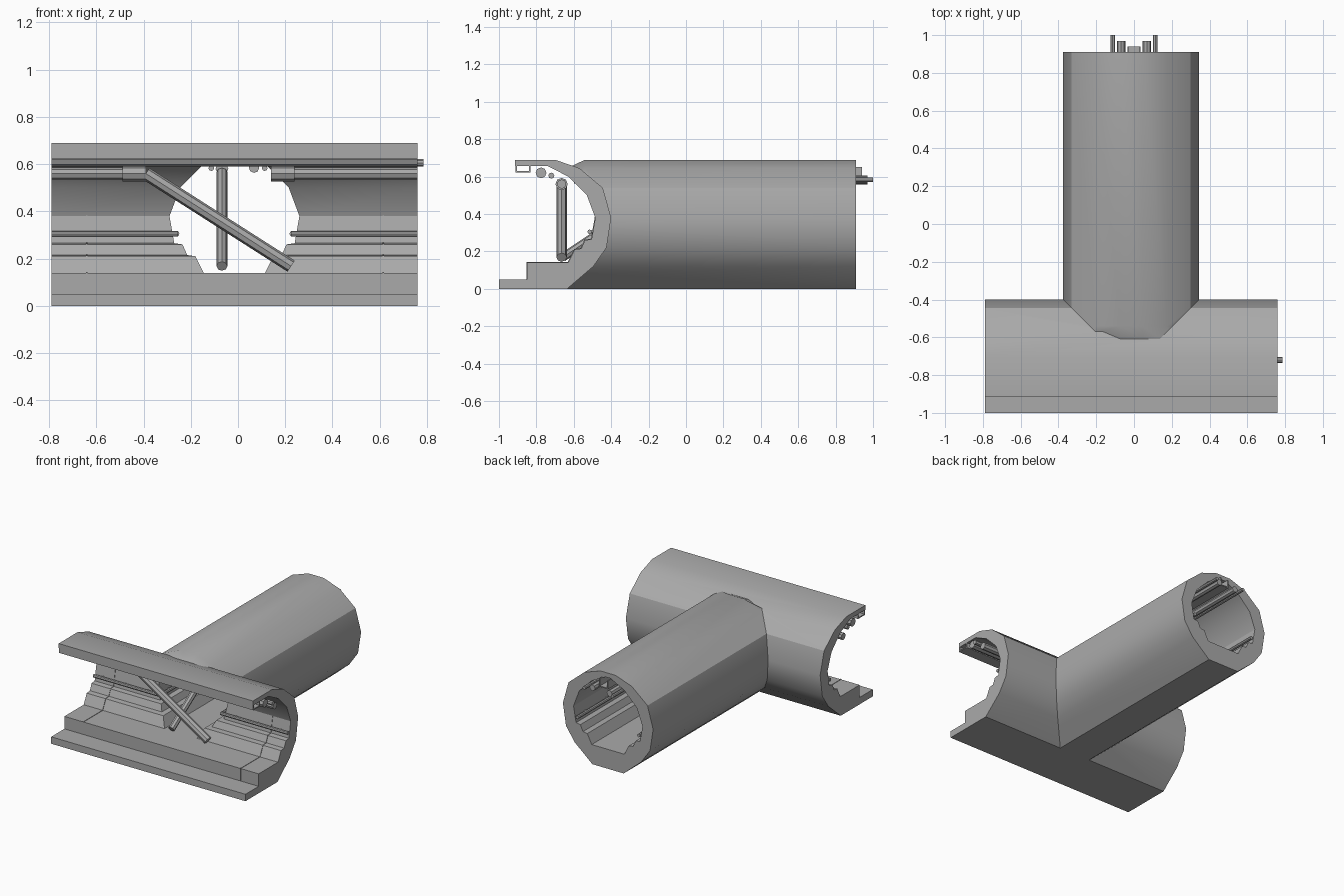
import bpy
import bmesh
from mathutils import Vector

cube = bpy.data.objects.get("Cube")
if cube:
    bpy.data.objects.remove(cube, do_unlink=True)

concrete = bpy.data.materials.new("concrete_grey")
concrete.use_nodes = True
concrete.diffuse_color = (0.4, 0.4, 0.4, 1)
concrete.node_tree.nodes["Principled BSDF"].inputs["Base Color"].default_value = (0.4, 0.4, 0.4, 1)

CX, CY = -0.015, -0.76            # centre lines of branch and main tunnel
X0, X1, BACK = -0.79, 0.76, 0.91  # tunnel ends


def finish(obj):
    obj.data.materials.clear()
    obj.data.materials.append(concrete)
    bpy.ops.object.select_all(action='DESELECT')
    obj.select_set(True)
    bpy.context.view_layer.objects.active = obj
    bpy.ops.object.shade_smooth_by_angle()
    return obj


def loft(name, rings):
    """Closed solid through rings of equal point count."""
    bm = bmesh.new()
    loops = [[bm.verts.new(p) for p in ring] for ring in rings]
    for a, b in zip(loops, loops[1:]):
        for i in range(len(a)):
            j = (i + 1) % len(a)
            bm.faces.new((a[i], a[j], b[j], b[i]))
    bm.faces.new(loops[0])
    bm.faces.new(loops[-1])
    bmesh.ops.recalc_face_normals(bm, faces=bm.faces)
    mesh = bpy.data.meshes.new(name)
    bm.to_mesh(mesh)
    bm.free()
    obj = bpy.data.objects.new(name, mesh)
    bpy.context.collection.objects.link(obj)
    return obj


def along_x(name, profile, a, b):
    return loft(name, [[(x, y, z) for y, z in profile] for x in (a, b)])


def along_y(name, profile, a, b):
    return loft(name, [[(x, y, z) for x, z in profile] for y in (a, b)])


def bake(obj):
    """Replace an object by a mesh with its modifiers or bevel applied."""
    bpy.context.view_layer.update()
    deps = bpy.context.evaluated_depsgraph_get()
    mesh = bpy.data.meshes.new_from_object(obj.evaluated_get(deps))
    name = obj.name
    bpy.data.objects.remove(obj, do_unlink=True)
    result = bpy.data.objects.new(name, mesh)
    result.name = name
    bpy.context.collection.objects.link(result)
    return result


def combine(obj, other, operation):
    mod = obj.modifiers.new("combine", 'BOOLEAN')
    mod.object, mod.operation, mod.solver = other, operation, 'EXACT'
    obj = bake(obj)
    bpy.data.objects.remove(other, do_unlink=True)
    return obj


def pipe(name, points, radius):
    curve = bpy.data.curves.new(name, 'CURVE')
    curve.dimensions = '3D'
    curve.bevel_depth, curve.bevel_resolution = radius, 2
    curve.use_fill_caps = True
    spline = curve.splines.new('POLY')
    spline.points.add(len(points) - 1)
    for pt, co in zip(spline.points, points):
        pt.co = (*co, 1)
    obj = bpy.data.objects.new(name, curve)
    bpy.context.collection.objects.link(obj)
    return finish(bake(obj))


# Half sections: distance from the centre line, height
outer = [(0.125, 0), (0.265, 0.12), (0.335, 0.22), (0.36, 0.38),
         (0.315, 0.54), (0.19, 0.645), (0.06, 0.69)]
inner = [(0.13, 0.14), (0.165, 0.21), (0.2, 0.215), (0.22, 0.26), (0.255, 0.265),
         (0.275, 0.38), (0.23, 0.5), (0.13, 0.6), (0.02, 0.657)]


def full(half):
    return [(CX + w, z) for w, z in half] + [(CX - w, z) for w, z in reversed(half)]


# Tunnel shell: open-fronted main tunnel joined to the branch, then hollowed
main = [(-1, 0)] + [(CY + w, z) for w, z in outer]
main += [(-0.915, 0.69), (-0.915, 0.05), (-1, 0.05)]
shell = along_x("tunnel_shell", main, X0, X1)
section = full(outer)
tip = [(x, -0.635, min(z, 0.645)) for x, z in section]
branch = loft("branch", [tip] + [[(x, y, z) for x, z in section] for y in (-0.54, BACK)])
shell = combine(shell, branch, 'UNION')
hollow = [(-1.1, 0.05), (-0.85, 0.05), (-0.85, 0.14)]
hollow += [(CY + w, z) for w, z in inner] + [(-1.1, 0.657)]
shell = combine(shell, along_x("main_hollow", hollow, X0 - 0.1, X1 + 0.1), 'DIFFERENCE')
shell = combine(shell, along_y("branch_hollow", full(inner), -0.8, BACK + 0.1), 'DIFFERENCE')
finish(shell)

# Thin joint strips across the platform and lower wall
proud = [(-0.853, 0.05), (-0.853, 0.143)] + [(CY + w - 0.003, z + 0.003) for w, z in inner[:6]]
behind = [(y + 0.01, z - 0.008) for y, z in reversed(proud)]
for side, x in (("right", -0.64), ("left", 0.615)):
    finish(along_x(side + "_joint_strip", proud + behind, x - 0.003, x + 0.003))


def channel(c, half, low, high):
    """Cable tray section: a U with thin walls."""
    t = 0.008
    return [(c - half, high), (c - half, low), (c + half, low), (c + half, high),
            (c + half - t, high), (c + half - t, low + t),
            (c - half + t, low + t), (c - half + t, high)]


# Main tunnel ceiling services
finish(along_x("main_cable_tray", channel(-0.872, 0.04, 0.622, 0.657), X0, X1))
pipe("main_ceiling_pipe", [(X0, -0.775, 0.62), (X1, -0.775, 0.62)], 0.029)
pipe("main_conduit", [(X0, -0.72, 0.605), (X1 + 0.025, -0.72, 0.605)], 0.016)

# Branch ceiling services, sticking out at the back
finish(along_y("branch_cable_tray", channel(0, 0.035, 0.59, 0.65), -0.62, 0.94))
pipe("branch_ceiling_pipe", [(0.068, -0.6, 0.585), (0.068, 0.97, 0.585)], 0.022)
for side, x in (("right", -0.113), ("left", 0.113)):
    pipe(side + "_branch_conduit", [(x, -0.6, 0.583), (x, 1, 0.583)], 0.012)

# Broken main pipe: two stubs with collars and a fallen length
PY, PZ = -0.665, 0.56
for side, end, x, inward in (("right", X0, -0.39, -0.1), ("left", X1, 0.14, 0.1)):
    pipe(side + "_pipe_stub", [(end, PY, PZ), (x, PY, PZ)], 0.025)
    pipe(side + "_pipe_collar", [(x + inward, PY, PZ), (x, PY, PZ)], 0.033)
pipe("fallen_main_pipe", [(-0.39, PY, 0.56), (0.225, PY, 0.168)], 0.028)

# Broken branch pipe: stub, collar and fallen length
pipe("branch_pipe_stub", [(-0.068, -0.05, 0.58), (-0.068, 0.97, 0.58)], 0.022)
pipe("branch_pipe_collar", [(-0.068, -0.05, 0.58), (-0.068, 0.05, 0.58)], 0.027)
pipe("fallen_branch_pipe", [(-0.068, -0.66, 0.168), (-0.068, -0.06, 0.565)], 0.023)

# Wall handrails in both tunnels, with brackets
RZ = 0.305
for side, s, end in (("right", -1, X0), ("left", 1, X1)):
    rail_y, rail_x = CY + 0.245, CX + s * 0.245
    pipe(side + "_main_rail", [(end, rail_y, RZ), (CX + s * 0.24, rail_y, RZ)], 0.012)
    pipe(side + "_branch_rail", [(rail_x, -0.5, RZ), (rail_x, BACK, RZ)], 0.012)
    for k in range(3):
        x = CX + s * (0.35 + k * 0.18)
        pipe(side + "_main_bracket", [(x, rail_y, RZ), (x, rail_y + 0.03, RZ)], 0.008)
    for k in range(6):
        y = -0.4 + k * 0.24
        pipe(side + "_branch_bracket", [(rail_x, y, RZ), (rail_x + s * 0.03, y, RZ)], 0.008)
